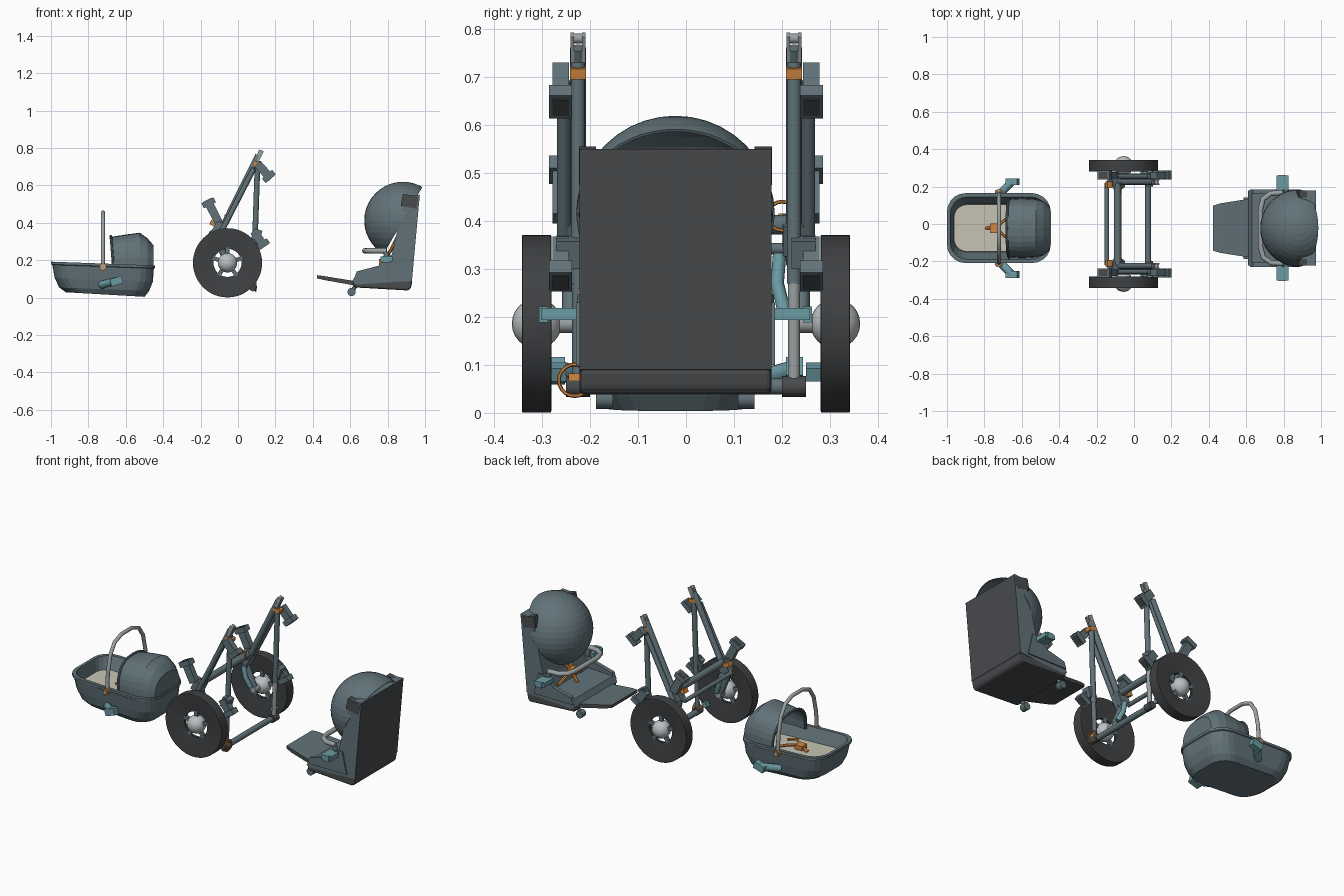
import bpy, bmesh, math
from mathutils import Vector, Matrix

cube = bpy.data.objects.get("Cube")
if cube:
    bpy.data.objects.remove(cube, do_unlink=True)


def material(name, rgb):
    m = bpy.data.materials.new(name)
    m.use_nodes = True
    m.diffuse_color = (*rgb, 1)
    m.node_tree.nodes["Principled BSDF"].inputs["Base Color"].default_value = (*rgb, 1)
    return m


SLATE = material("slate fabric", (.12, .17, .19))
DARK = material("dark grey panel", (.065, .07, .075))
BLACK = material("tyre black", (.05, .052, .056))
TEAL = material("teal", (.15, .33, .37))
ORANGE = material("orange", (.64, .24, .05))
GREY = material("light grey", (.33, .36, .37))
HUB = material("hub silver", (.5, .53, .54))
BEIGE = material("beige lining", (.58, .55, .46))
MID = -.022    # centre line of the cot and the seat


def finish(bm, name, mats, smooth=False, rule=None):
    bmesh.ops.recalc_face_normals(bm, faces=bm.faces)
    bm.normal_update()
    if rule:
        for f in bm.faces:
            f.material_index = rule(f)
    me = bpy.data.meshes.new(name)
    bm.to_mesh(me)
    bm.free()
    for m in (mats if isinstance(mats, list) else [mats]):
        me.materials.append(m)
    if smooth:
        me.shade_smooth()
        me.set_sharp_from_angle(angle=math.radians(35))
    ob = bpy.data.objects.new(name, me)
    bpy.context.collection.objects.link(ob)
    return ob


def loft(name, rings, mats, caps=(True, True), loop=True, **kw):
    bm = bmesh.new()
    vs = [[bm.verts.new(p) for p in r] for r in rings]
    n = len(vs[0])
    for a, b in zip(vs, vs[1:]):
        for i in range(n if loop else n - 1):
            j = (i + 1) % n
            bm.faces.new((a[i], a[j], b[j], b[i]))
    if caps[0]:
        bm.faces.new(vs[0])
    if caps[1]:
        bm.faces.new(vs[-1])
    return finish(bm, name, mats, **kw)


def tube(name, pts, r, mat, ref="Y", sides=12):
    pts = [Vector(p) for p in pts]
    ref = Vector([c == ref for c in "XYZ"])
    rings = []
    for i, p in enumerate(pts):
        t = (pts[min(i + 1, len(pts) - 1)] - pts[max(i - 1, 0)]).normalized()
        u = t.cross(ref).normalized()
        w = u.cross(t)
        rings.append([p + r * (math.cos(a) * u + math.sin(a) * w)
                      for a in (2 * math.pi * k / sides for k in range(sides))])
    return loft(name, rings, mat, smooth=True)


def box(name, loc, size, mats, tilt=0, rule=None):
    bm = bmesh.new()
    m = Matrix.Translation(loc) @ Matrix.Rotation(tilt, 4, "Y") @ Matrix.Diagonal((*size, 1))
    bmesh.ops.create_cube(bm, size=1, matrix=m)
    return finish(bm, name, mats, rule=rule)


def ball(name, loc, r, mat):
    bm = bmesh.new()
    bmesh.ops.create_uvsphere(bm, u_segments=24, v_segments=12, radius=r,
                              matrix=Matrix.Translation(loc))
    return finish(bm, name, mat, smooth=True)


def extrude_y(name, profile, y0, y1, mats, **kw):
    return loft(name, [[(x, y, z) for x, z in profile] for y in (y0, y1)], mats, **kw)


# ---------- Carrycot ----------
def cot_ring(x0, x1, half, r, z, slope=-.036):
    ring = []
    for cx, cy, start in ((x1 - r, half - r, 0), (x0 + r, half - r, 1),
                          (x0 + r, r - half, 2), (x1 - r, r - half, 3)):
        for k in range(6):
            a = math.pi / 2 * (start + k / 5)
            x = cx + r * math.cos(a)
            ring.append((x, MID + cy + r * math.sin(a), z + slope * (x + .72)))
    return ring


loft("cot_shell", [cot_ring(-.92, -.5, .145, .09, .017, -.058),
                   cot_ring(-.955, -.475, .165, .1, .045),
                   cot_ring(-.98, -.455, .175, .1, .095),
                   cot_ring(-.993, -.45, .183, .1, .165),
                   cot_ring(-1, -.445, .187, .1, .168),
                   cot_ring(-1, -.445, .187, .1, .182),
                   cot_ring(-.982, -.462, .167, .09, .182),
                   cot_ring(-.965, -.478, .128, .07, .1)], SLATE)
loft("cot_mattress", [cot_ring(-.963, -.48, .126, .07, .1),
                      cot_ring(-.963, -.48, .126, .07, .115)], BEIGE)


def arch(x, half, top, base=.165, lean=.0):
    pts = []
    for k in range(17):
        a = math.pi * k / 16
        c, s = math.cos(a), math.sin(a)
        pts.append((x - lean * s, MID + half * math.copysign(abs(c) ** .8, c),
                    base + (top - base) * s ** .8))
    return pts


hood = loft("cot_hood", [arch(-.665, .155, .325, lean=.012), arch(-.6, .16, .337),
                         arch(-.525, .155, .347), arch(-.485, .145, .318),
                         arch(-.452, .118, .28)],
            SLATE, caps=(False, True), loop=False)
mod = hood.modifiers.new("thickness", "SOLIDIFY")
mod.thickness = .008
tube("cot_hood_hem", arch(-.668, .158, .328, lean=.012), .007, SLATE, "X", 8)

# Carry handle with pivots and side latches
handle = [(.185, .165), (.178, .27), (.155, .37), (.115, .43), (.05, .455)]
handle += [(-y, z) for y, z in reversed(handle)]
tube("cot_handle", [(-.722, MID + y, z) for y, z in handle], .011, GREY, "X")
for s in (1, -1):
    tube("cot_handle_pivot", [(-.722, MID + s * .17, .165), (-.722, MID + s * .2, .165)],
         .02, ORANGE, "X")
    tube("cot_handle_cap", [(-.722, MID + s * .198, .165), (-.722, MID + s * .207, .165)],
         .013, GREY, "X")
    tube("cot_latch_arm", [(-.73, MID + s * .17, .068), (-.65, MID + s * .25, .09)],
         .021, TEAL, "Z")
    box("cot_latch_end", (-.65, MID + s * .248, .088), (.065, .035, .04), TEAL, -.3)
    tube("cot_harness_strap", [(-.74, MID, .145), (-.69, MID + s * .045, .15),
                               (-.62, MID + s * .06, .125)], .008, ORANGE, "Z", 6)
box("cot_harness_buckle", (-.745, MID, .14), (.05, .05, .025), ORANGE)
tube("cot_harness_stem", [(-.745, MID, .14), (-.79, MID, .118)], .01, ORANGE, "Y", 6)

# ---------- Frame ----------
AXLE = (-.056, .186)


def wheel(y):
    prof = [(.185, -.03), (.185, .03), (.175, .031), (.085, .008), (.075, .008),
            (.075, -.008), (.085, -.008), (.175, -.031), (.185, -.03)]
    n = 48
    rings = [[(AXLE[0] + r * math.cos(2 * math.pi * k / n), y + d,
               AXLE[1] + r * math.sin(2 * math.pi * k / n)) for k in range(n)] for r, d in prof]
    loft("wheel", rings, BLACK, caps=(False, False), smooth=True)
    for k in range(5):
        a = math.pi / 2 + 2 * math.pi * k / 5
        box("wheel_spoke", (AXLE[0] + .06 * math.cos(a), y, AXLE[1] + .06 * math.sin(a)),
            (.045, .018, .022), SLATE, -a)
    ball("wheel_hub", (AXLE[0], y, AXLE[1]), .052, HUB)


def bracket(p, q, y):
    """Socket for the seat or cot: a stem with a square open head."""
    d = Vector((q[0] - p[0], 0, q[1] - p[1]))
    tilt = -math.atan2(d.z, d.x)
    u = d.normalized()
    start, end = Vector((p[0], y, p[1])), Vector((q[0], y, q[1]))
    box("socket_stem", (start + end) / 2, (d.length, .034, .045), SLATE, tilt)
    box("socket_head", end, (.03, .048, .072), SLATE, tilt)
    box("socket_opening", end + u * .015, (.004, .034, .05), DARK, tilt)


for s in (1, -1):
    y = s * .225
    wheel(s * .311)
    tube("axle_stub", [(AXLE[0], s * .22, AXLE[1]), (AXLE[0], s * .3, AXLE[1])], .02, GREY, "X")
    tube("main_tube", [(.108, y, .76), (-.115, y, .31)], .017, SLATE)
    tube("outer_tube", [(.085, s * .255, .69), (-.11, s * .255, .31)], .014, SLATE)
    tube("swing_arm", [(-.115, s * .24, .33), (-.085, s * .24, .25), (AXLE[0], s * .24, AXLE[1])],
         .018, SLATE)
    tube("leg_upper", [(.105, y, .73), (.089, y, .27)], .015, SLATE)
    tube("leg_lower", [(.089, y, .28), (.08, y, .05)], .013, GREY if s > 0 else SLATE)
    for o in (-.012, .012):
        box("top_fork", (.113, y + o, .76), (.025, .008, .06), GREY, .45)
    tube("top_fork_pin", [(.118, y - .016, .78), (.118, y + .016, .78)], .01, GREY, "X")
    box("top_collar", (.107, y, .71), (.045, .034, .022), ORANGE, .2)
    box("leg_joint", (.1, s * .245, .335), (.045, .05, .06), SLATE, .3)
    bracket((.105, .715), (.165, .648), s * .261)
    bracket((.085, .355), (.132, .285), s * .261)
    bracket((-.105, .405), (-.157, .507), s * .261)
    box("fold_joint", (-.1, y, .37), (.06, .045, .07), SLATE, .45)
    box("fold_catch", (-.13, s * .21, .395), (.04, .035, .025), ORANGE, .45)
    tube("brake_lever", [(-.1, s * .195, .33), (-.085, s * .19, .27), (-.06, s * .205, .21)],
         .014, TEAL)
    tube("foot_pivot", [(.08, s * .2, .055), (.08, s * .25, .055)], .022, DARK, "X")
    box("foot_tab", (.055, s * .265, .085), (.03, .03, .03), TEAL, .4)

for name, x, z, r in (("thick_crossbar", -.088, .392, .02), ("thin_crossbar", -.145, .342, .012),
                      ("low_crossbar", .075, .055, .017)):
    tube(name, [(x, -.22, z), (x, .22, z)], r, SLATE, "X")
for s in (1, -1):
    tube("crossbar_link", [(-.145, s * .215, .342), (-.095, s * .215, .375)], .014, SLATE)


def loop(name, x, y, z, r):
    pts = [(x, y + r * math.cos(a), z + r * math.sin(a))
           for a in (2 * math.pi * k / 20 for k in range(21))]
    tube(name, pts, .004, ORANGE, "X", 6)


loop("foot_wire_loop", .095, -.232, .068, .033)
loop("fold_wire_loop", -.07, .2, .41, .03)
box("foot_catch", (.08, -.23, .065), (.035, .03, .035), ORANGE)

# ---------- Seat ----------
Y0, Y1 = MID - .2, MID + .2


def back_and_base(f):
    return 1 if f.normal.x > .7 or f.normal.z < -.6 else 0


extrude_y("seat_body", [(.61, .085), (.63, .122), (.79, .13), (.815, .2), (.895, .545),
                        (.972, .55), (.93, .09), (.64, .07)], Y0, Y1, [SLATE, DARK],
          rule=back_and_base)
lip = extrude_y("seat_base_lip", [(.615, .055), (.615, .085), (.932, .092), (.925, .05),
                                  (.91, .038)], Y0, Y1, DARK)
bev = lip.modifiers.new("round", "BEVEL")
bev.width, bev.segments = .012, 2
loft("footrest", [[(x, MID - h, a), (x, MID + h, a), (x, MID + h, b), (x, MID - h, b)]
                  for x, h, a, b in ((.422, .12, .103, .12), (.46, .132, .094, .115),
                                     (.625, .158, .065, .088))],
     [SLATE, DARK], rule=lambda f: 0 if f.normal.z > .7 else 1)

for s in (1, -1):
    y = MID + s * .195
    extrude_y("seat_side_wing", [(.62, .1), (.635, .14), (.75, .17), (.8, .225), (.85, .23),
                                 (.88, .1)], y - .012, y + .012, SLATE)
    box("seat_latch", (.793, MID + s * .235, .206), (.064, .09, .026), TEAL)
    box("seat_latch_end", (.793, MID + s * .275, .205), (.04, .018, .034), TEAL)
    box("head_clip", (.918, MID + s * .183, .515), (.085, .036, .065), DARK, .2)
    tube("footrest_knob", [(.607, MID + s * .13, .03), (.607, MID + s * .165, .03)],
         .022, SLATE, "X")
    tube("footrest_strut", [(.607, MID + s * .148, .03), (.64, MID + s * .148, .08)], .011, SLATE)
    tube("seat_harness_strap", [(.85, MID + s * .055, .32), (.815, MID + s * .04, .25),
                                (.775, MID, .19)], .009, ORANGE, "Y", 6)
    tube("seat_lap_strap", [(.775, MID, .19), (.785, MID + s * .11, .14)], .009, ORANGE, "Z", 6)
    tube("bumper_mount", [(.8, MID + s * .19, .2), (.79, MID + s * .19, .245)], .015, SLATE)
box("seat_buckle", (.77, MID, .185), (.03, .05, .045), ORANGE)
tube("crotch_strap", [(.77, MID, .18), (.735, MID, .128)], .01, ORANGE, "Y", 6)

# Bumper bar bowed towards the front
bar = [(.795, .19), (.73, .185), (.69, .155), (.677, .1)]
bar += [(x, -y) for x, y in reversed(bar)]
tube("bumper_bar", [(x, MID + y, .25) for x, y in bar], .014, GREY, "Z")

# Half-sphere canopy, open towards the lower back
centre = Vector((.882, MID, .412))
bm = bmesh.new()
bmesh.ops.create_uvsphere(bm, u_segments=40, v_segments=20, radius=.207,
                          matrix=Matrix.Translation(centre))
bmesh.ops.bisect_plane(bm, geom=bm.verts[:] + bm.edges[:] + bm.faces[:], plane_co=centre,
                       plane_no=(.865, 0, -.5), clear_outer=True)
canopy = finish(bm, "seat_canopy", SLATE)
mod = canopy.modifiers.new("thickness", "SOLIDIFY")
mod.thickness = .006
